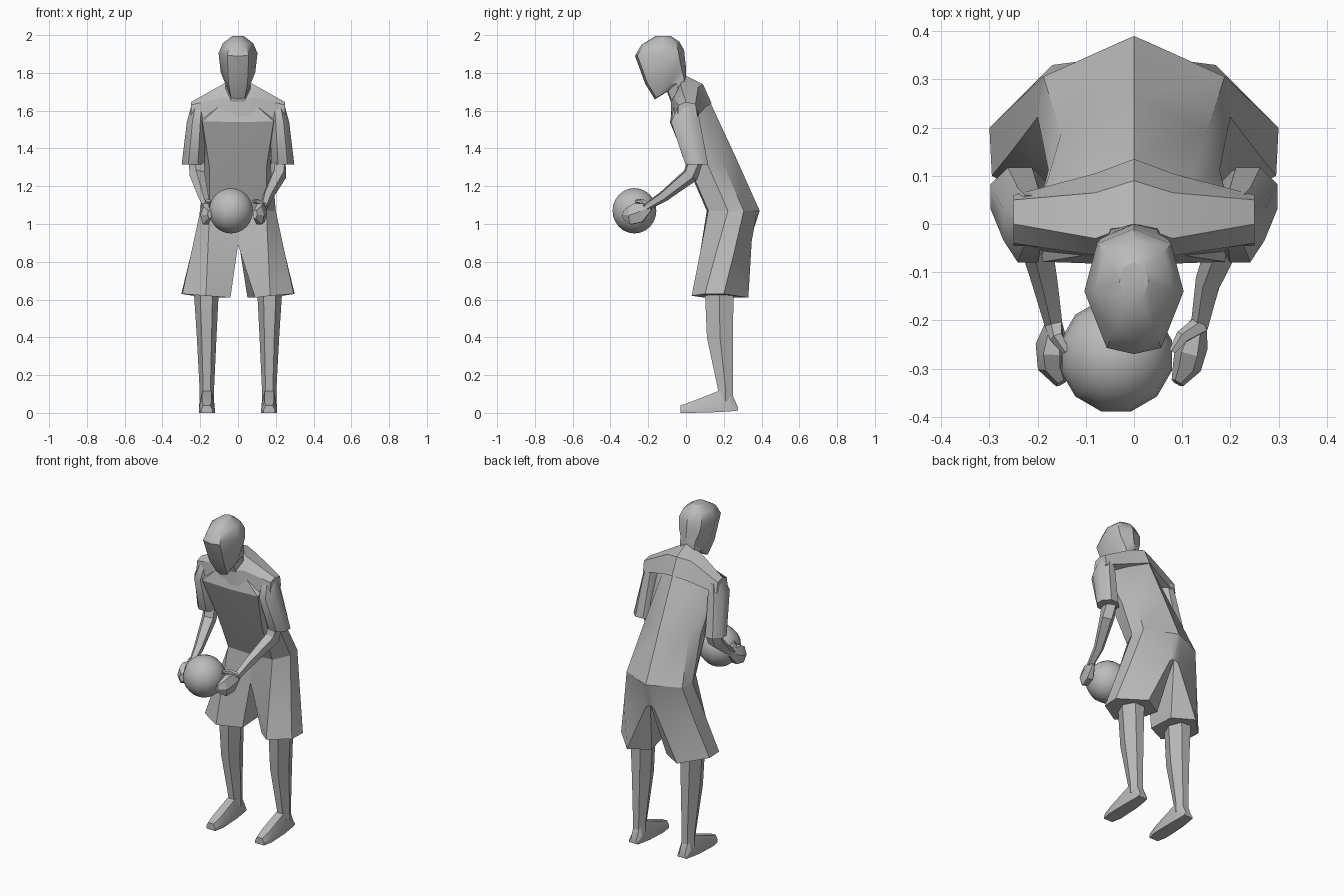
import bpy, bmesh, math
from mathutils import Vector

cube = bpy.data.objects.get("Cube")
if cube:
    bpy.data.objects.remove(cube, do_unlink=True)

grey = bpy.data.materials.new("plain grey")
grey.use_nodes = True
grey.diffuse_color = (0.5, 0.5, 0.5, 1)
grey.node_tree.nodes["Principled BSDF"].inputs["Base Color"].default_value = grey.diffuse_color


def finish(name, bm, angle=25):
    """Turn a bmesh into a shaded object."""
    bmesh.ops.recalc_face_normals(bm, faces=bm.faces)
    mesh = bpy.data.meshes.new(name)
    bm.to_mesh(mesh)
    bm.free()
    mesh.materials.append(grey)
    obj = bpy.data.objects.new(name, mesh)
    bpy.context.collection.objects.link(obj)
    bpy.ops.object.select_all(action='DESELECT')
    obj.select_set(True)
    bpy.context.view_layer.objects.active = obj
    bpy.ops.object.shade_smooth_by_angle(angle=math.radians(angle))
    return obj


def loft(name, rings, angle=25):
    """Skin a stack of equal-length rings and close both ends."""
    bm = bmesh.new()
    rows = [[bm.verts.new(p) for p in ring] for ring in rings]
    count = len(rows[0])
    for low, high in zip(rows, rows[1:]):
        for i in range(count):
            j = (i + 1) % count
            bm.faces.new((low[i], low[j], high[j], high[i]))
    bm.faces.new(rows[0])
    bm.faces.new(rows[-1])
    return finish(name, bm, angle)


def tilted_ring(section, front_y, front_z, back_y, back_z, half_width):
    """Symmetric ring on a plane running from a front point to a back point."""
    half = [(w * half_width, front_y + t * (back_y - front_y),
             front_z + t * (back_z - front_z)) for w, t in section]
    return half + [(-x, y, z) for x, y, z in half[-2:0:-1]]


def oval(cx, cy, z, rx, ry, sides=6, turn=0.0):
    steps = [math.tau * i / sides + turn for i in range(sides)]
    return [(cx + rx * math.cos(a), cy + ry * math.sin(a), z) for a in steps]


def tube(name, path, radii, sides=5, flat=1.0):
    """Tapered limb along a path, optionally flattened sideways."""
    points = [Vector(p) for p in path]
    rings = []
    for i, p in enumerate(points):
        along = (points[min(i + 1, len(points) - 1)] - points[max(i - 1, 0)]).normalized()
        side = along.cross(Vector((0, 0, 1))).normalized()
        up = side.cross(along)
        angles = [math.tau * k / sides for k in range(sides)]
        rings.append([p + radii[i] * (side * math.cos(a) * flat + up * math.sin(a))
                      for a in angles])
    return loft(name, rings)


def mirrored(side, ring):
    return [(side * x, y, z) for x, y, z in ring]


# Torso: stooped shirt whose back panel narrows towards the neck
def body_section(front_width, back_width):
    return [(0, 0), (front_width, 0.03), (1, 0.4), (back_width, 0.7), (0, 1)]


loft("torso", [tilted_ring(body_section(f, b), *r) for f, b, r in (
    (0.75, 0.94, (0.11, 1.07, 0.39, 1.07, 0.2)),
    (0.85, 0.85, (0.01, 1.3, 0.265, 1.35, 0.178)),
    (0.92, 0.55, (-0.085, 1.54, 0.135, 1.63, 0.205)),
    (0.85, 0.55, (-0.07, 1.62, 0.105, 1.68, 0.12)))], 32)

# Yoke: sloping shoulders, one cross-section per x position
yoke_half = [
    (0.25, ((-0.045, 1.57), (-0.04, 1.63), (0, 1.645), (0.05, 1.635), (0.06, 1.57))),
    (0.08, ((-0.075, 1.55), (-0.065, 1.67), (-0.03, 1.74), (0.065, 1.725), (0.105, 1.62))),
    (0, ((-0.08, 1.55), (-0.08, 1.65), (0, 1.785), (0.09, 1.74), (0.135, 1.64)))]
yoke = [[(x, y, z) for y, z in section] for x, section in yoke_half]
loft("shoulder_yoke", yoke + [mirrored(-1, r) for r in yoke[-2::-1]])

# Head: neck, jutting chin, face, brow and crown
head_section = [(0, 0), (0.55, 0.05), (1, 0.5), (0.75, 0.88), (0, 1)]
loft("head", [tilted_ring(head_section, *r) for r in (
    (-0.07, 1.62, 0, 1.75, 0.065),
    (-0.1, 1.7, 0, 1.79, 0.065),
    (-0.165, 1.66, 0, 1.83, 0.068),
    (-0.215, 1.74, -0.005, 1.87, 0.092),
    (-0.27, 1.89, -0.01, 1.92, 0.103),
    (-0.235, 1.95, -0.035, 1.965, 0.08),
    (-0.16, 1.995, -0.08, 1.995, 0.03))], 35)

for side, label in ((1, "left"), (-1, "right")):
    # Shorts leg, meeting its twin on the centre line down to the crotch
    inner = 0.09 if side > 0 else 0.04
    shorts = [
        [(0, 0.11, 1.07), (0.15, 0.118, 1.07), (0.2, 0.222, 1.07),
         (0.188, 0.306, 1.07), (0.03, 0.377, 1.07), (0, 0.39, 1.07)],
        [(0, 0.12, 0.89), (0.16, 0.075, 0.85), (0.247, 0.16, 0.85),
         (0.242, 0.255, 0.85), (0.03, 0.348, 0.91), (0, 0.345, 0.93)],
        [(inner, 0.1, 0.61), (0.17, 0.03, 0.62), (0.295, 0.1, 0.63),
         (0.3, 0.2, 0.63), (0.17, 0.33, 0.61), (0.05, 0.26, 0.61)]]
    loft(label + "_shorts_leg", [mirrored(side, r) for r in shorts])

    # Lower leg
    loft(label + "_leg", [mirrored(side, r) for r in (
        oval(0.165, 0.21, 0.06, 0.038, 0.046),
        oval(0.165, 0.21, 0.12, 0.038, 0.046),
        oval(0.166, 0.18, 0.4, 0.052, 0.08),
        oval(0.168, 0.175, 0.68, 0.068, 0.088))])

    # Shoe: cross-sections from toe to heel
    shoe = []
    for y, top, half, sole in ((-0.028, 0.04, 0.03, 0), (0.03, 0.06, 0.042, 0),
                               (0.17, 0.115, 0.04, 0.004), (0.235, 0.12, 0.034, 0.008),
                               (0.275, 0.03, 0.03, 0.012)):
        shoe.append([(0.165 + half, y, sole), (0.165 + half, y, sole + 0.4 * (top - sole)),
                     (0.165 + half * 0.6, y, top), (0.165 - half * 0.6, y, top),
                     (0.165 - half, y, sole + 0.4 * (top - sole)), (0.165 - half, y, sole)])
    loft(label + "_shoe", [mirrored(side, r) for r in shoe])

    # Short sleeve hanging from the shoulder
    loft(label + "_sleeve", [mirrored(side, r) for r in (
        oval(0.237, 0.057, 1.315, 0.066, 0.065, 8, 0.4),
        oval(0.22, -0.003, 1.54, 0.055, 0.083, 8, 0.4),
        oval(0.21, 0.008, 1.62, 0.042, 0.055, 8, 0.4))], 48)

    # Forearm reaching forward, with hand and thumb on the ball
    wrist, palm, tip = (0.138, 0.12, 0.09) if side > 0 else (0.165, 0.17, 0.15)
    tube(label + "_forearm", [(side * 0.215, 0.055, 1.36), (side * 0.215, 0.025, 1.26),
                              (side * (wrist + 0.018), -0.12, 1.145),
                              (side * wrist, -0.21, 1.09)], (0.045, 0.043, 0.029, 0.02))
    tube(label + "_hand", [(side * wrist, -0.19, 1.09),
                           (side * palm, -0.25, 1.06),
                           (side * (tip + 0.02), -0.295, 1.045),
                           (side * tip, -0.33, 1.05)], (0.022, 0.062, 0.055, 0.025), 6, 0.55)
    tube(label + "_thumb", [(side * wrist, -0.21, 1.095), (side * (tip + 0.01), -0.235, 1.12),
                            (side * (tip - 0.01), -0.265, 1.12)], (0.02, 0.015, 0.008))

# Ball
bm = bmesh.new()
bmesh.ops.create_uvsphere(bm, u_segments=12, v_segments=12, radius=0.12)
ball = finish("ball", bm, 60)
ball.location = (-0.037, -0.273, 1.07)
ball.rotation_euler.z = math.radians(15)
